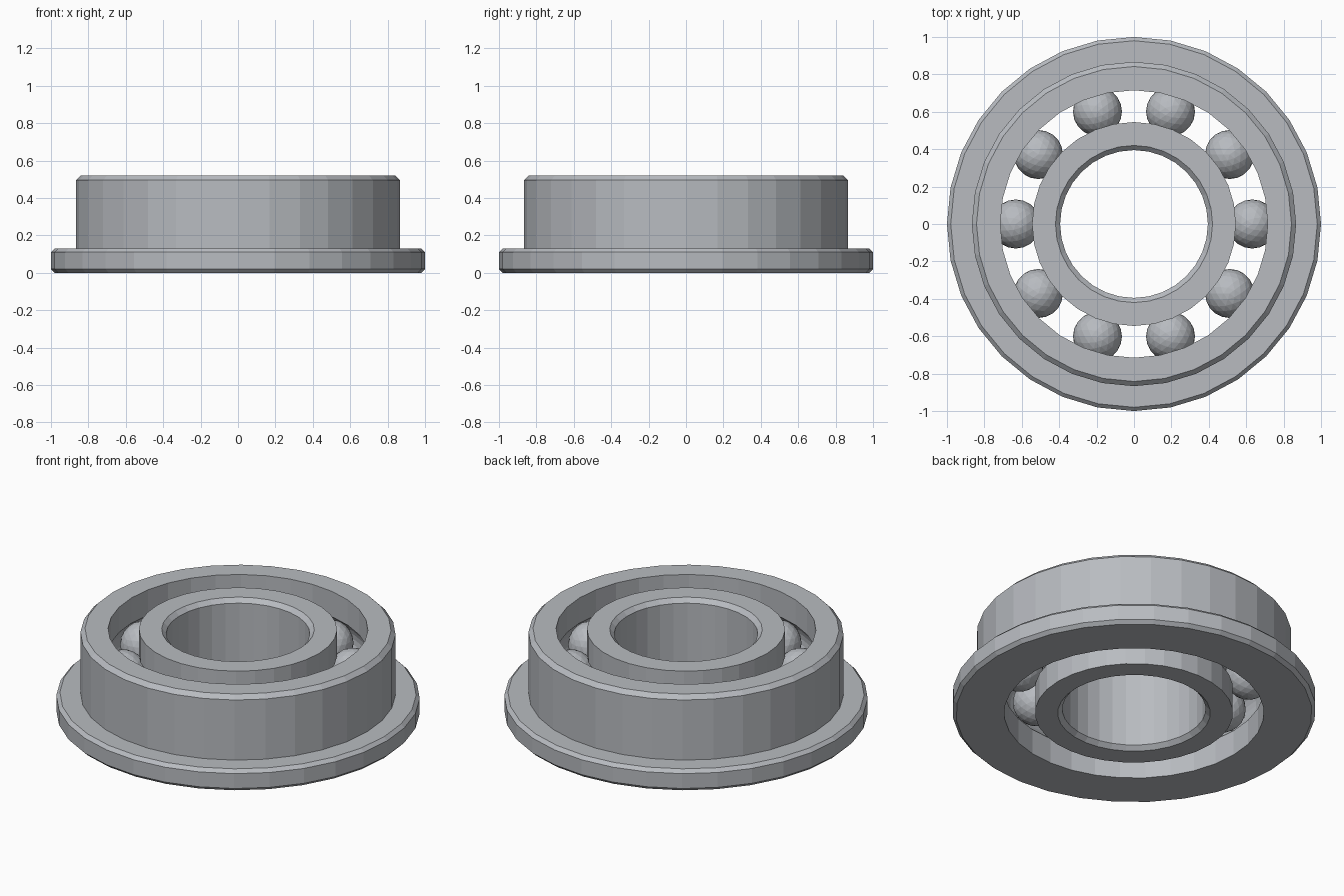
import bpy
import bmesh
import math
from mathutils import Matrix

cube = bpy.data.objects.get("Cube")
if cube:
    bpy.data.objects.remove(cube, do_unlink=True)

SIDES = 32
HEIGHT = 0.52
MID = HEIGHT / 2
BALL_R = 0.131
PITCH_R = 0.632
BALLS = 10

steel = bpy.data.materials.new("steel grey")
steel.use_nodes = True
colour = (0.48, 0.5, 0.53, 1)
steel.diffuse_color = colour
steel.node_tree.nodes["Principled BSDF"].inputs["Base Color"].default_value = colour


def add_object(name, bm):
    mesh = bpy.data.meshes.new(name)
    bmesh.ops.recalc_face_normals(bm, faces=bm.faces)
    bm.to_mesh(mesh)
    bm.free()
    mesh.materials.append(steel)
    obj = bpy.data.objects.new(name, mesh)
    bpy.context.collection.objects.link(obj)
    return obj


def lathe(name, profile):
    """Spin a closed (radius, height) profile into a faceted ring."""
    bm = bmesh.new()
    rings = []
    for i in range(SIDES):
        a = math.tau * i / SIDES
        rings.append([bm.verts.new((r * math.cos(a), r * math.sin(a), z)) for r, z in profile])
    n = len(profile)
    for i in range(SIDES):
        p, q = rings[i], rings[(i + 1) % SIDES]
        for j in range(n):
            k = (j + 1) % n
            bm.faces.new((p[j], q[j], q[k], p[k]))
    return add_object(name, bm)


def groove(wall_r, steps=8):
    """Arc of the ball track cut into a wall, listed from top to bottom."""
    track_r = BALL_R + 0.004
    side = 1 if wall_r > PITCH_R else -1
    half = math.acos(abs(wall_r - PITCH_R) / track_r)
    angles = [half - 2 * half * i / steps for i in range(steps + 1)]
    return [(PITCH_R + side * track_r * math.cos(a), MID + track_r * math.sin(a)) for a in angles]


# Flanged outer race with chamfered rims
OUT_WALL = 0.715
lathe("outer_race", [
    (OUT_WALL, 0), (0.98, 0), (1, 0.02), (1, 0.11), (0.98, 0.13), (0.867, 0.13),
    (0.867, HEIGHT - 0.025), (0.842, HEIGHT), (OUT_WALL, HEIGHT),
] + groove(OUT_WALL))

# Inner race with chamfered bore
IN_WALL = 0.545
lathe("inner_race", [
    (0.42, 0), (0.395, 0.025), (0.395, HEIGHT - 0.025), (0.42, HEIGHT), (IN_WALL, HEIGHT),
] + groove(IN_WALL) + [(IN_WALL, 0)])

# Balls evenly spaced in the track
for i in range(BALLS):
    a = math.tau * i / BALLS
    bm = bmesh.new()
    place = Matrix.Rotation(a, 4, "Z") @ Matrix.Translation((PITCH_R, 0, MID))
    bmesh.ops.create_icosphere(bm, subdivisions=3, radius=BALL_R, matrix=place)
    add_object(f"ball_{i + 1}", bm)
